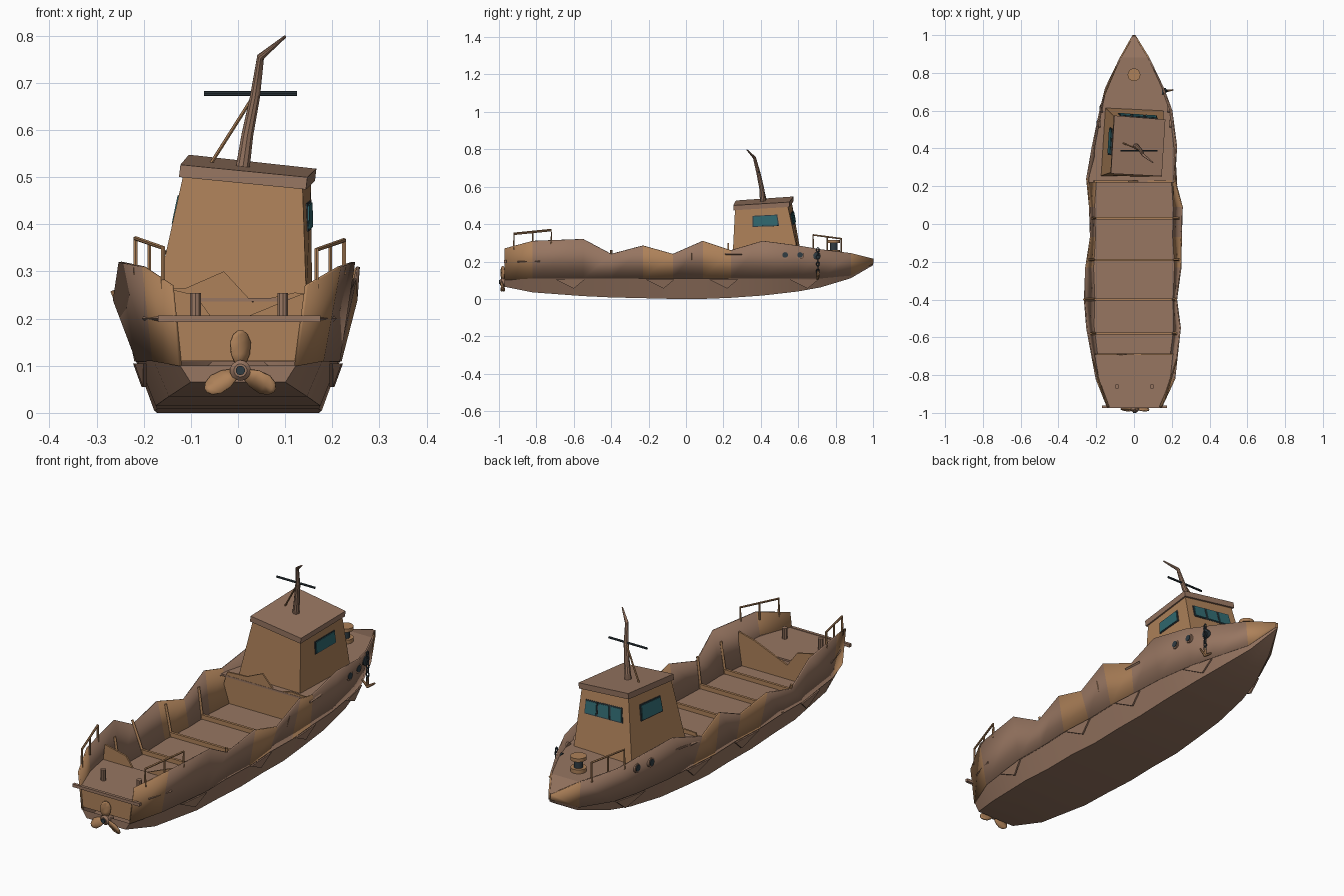
import bpy, bmesh, math
from mathutils import Vector

cube = bpy.data.objects.get("Cube")
if cube:
    bpy.data.objects.remove(cube, do_unlink=True)


def material(name, rgb):
    m = bpy.data.materials.new(name)
    m.use_nodes = True
    m.diffuse_color = (*rgb, 1)
    m.node_tree.nodes["Principled BSDF"].inputs["Base Color"].default_value = (*rgb, 1)
    return m


BROWN = material("weathered brown", (0.31, 0.18, 0.12))
RUST = material("rust orange", (0.42, 0.22, 0.10))
TEAL = material("teal glass", (0.03, 0.14, 0.16))
DARK = material("dark iron", (0.03, 0.045, 0.055))


def finish(name, bm, mats, smooth=False, thick=0):
    bmesh.ops.recalc_face_normals(bm, faces=bm.faces)
    mesh = bpy.data.meshes.new(name)
    bm.to_mesh(mesh)
    bm.free()
    ob = bpy.data.objects.new(name, mesh)
    bpy.context.collection.objects.link(ob)
    for m in mats:
        mesh.materials.append(m)
    if thick:
        mod = ob.modifiers.new("plate thickness", 'SOLIDIFY')
        mod.thickness, mod.offset = thick, 0
    if smooth:
        bpy.ops.object.select_all(action='DESELECT')
        ob.select_set(True)
        bpy.context.view_layer.objects.active = ob
        bpy.ops.object.shade_smooth_by_angle(angle=math.radians(35))
    return ob


def loft(name, sections, mats, smooth=False, thick=0, caps=False, rule=None):
    bm = bmesh.new()
    rows = [[bm.verts.new(p) for p in s] for s in sections]
    for i, (a, b) in enumerate(zip(rows, rows[1:])):
        for j in range(len(a) - 1):
            f = bm.faces.new((a[j], a[j + 1], b[j + 1], b[j]))
            f.material_index = rule(i, j) if rule else 0
    if caps:
        bm.faces.new(rows[0])
        bm.faces.new(rows[-1])
    return finish(name, bm, mats, smooth, thick)


def prism(name, bottom, top, mat):
    bm = bmesh.new()
    a, b = ([bm.verts.new(p) for p in ring] for ring in (bottom, top))
    bm.faces.new(a)
    bm.faces.new(b)
    n = len(a)
    for i in range(n):
        bm.faces.new((a[i], a[(i + 1) % n], b[(i + 1) % n], b[i]))
    return finish(name, bm, [mat])


def box(name, lo, hi, mat):
    ring = lambda z: [(lo[0], lo[1], z), (hi[0], lo[1], z), (hi[0], hi[1], z), (lo[0], hi[1], z)]
    return prism(name, ring(lo[2]), ring(hi[2]), mat)


def tube(name, pts, radii, mat, sides=8):
    """Round bar along a path, with a radius for each point."""
    bm = bmesh.new()
    pts = [Vector(p) for p in pts]
    if not isinstance(radii, (list, tuple)):
        radii = [radii] * len(pts)
    rings = []
    for i, p in enumerate(pts):
        d = (pts[min(i + 1, len(pts) - 1)] - pts[max(i - 1, 0)]).normalized()
        u = d.cross(Vector((1, 0, 0)) if abs(d.x) < 0.8 else Vector((0, 1, 0))).normalized()
        v = d.cross(u)
        angles = [math.tau * k / sides for k in range(sides)]
        rings.append([bm.verts.new(p + radii[i] * (u * math.cos(t) + v * math.sin(t))) for t in angles])
    for a, b in zip(rings, rings[1:]):
        for k in range(sides):
            bm.faces.new((a[k], a[(k + 1) % sides], b[(k + 1) % sides], b[k]))
    bm.faces.new(rings[0])
    bm.faces.new(rings[-1])
    return finish(name, bm, [mat], True)


# Hull stations: y, gunwale reach at -x, at +x, gunwale z, chine z, keel z
STATIONS = [
    (-.97, .14, .145, .27, .10, .065), (-.82, .20, .215, .31, .11, .035),
    (-.55, .25, .245, .32, .11, .015), (-.40, .262, .225, .24, .11, .008),
    (-.23, .255, .248, .285, .11, .004), (-.07, .23, .25, .24, .11, 0),
    (.09, .235, .255, .31, .11, 0), (.24, .25, .215, .26, .11, .006),
    (.41, .22, .225, .31, .11, .018), (.60, .18, .20, .285, .11, .04),
    (.72, .15, .155, .265, .11, .062), (.88, .072, .078, .245, .125, .11),
    (1.0, .004, .004, .215, .19, .18)]


def station(y):
    for a, b in zip(STATIONS, STATIONS[1:]):
        if a[0] <= y <= b[0]:
            t = (y - a[0]) / (b[0] - a[0])
            return [p + (q - p) * t for p, q in zip(a, b)]


def chine(s):
    return 0.43 * (s[1] + s[2])


def side_x(y, z, side):
    s = station(y)
    reach = s[2] if side > 0 else s[1]
    t = (z - s[4]) / (s[3] - s[4])
    return side * (chine(s) + (reach - chine(s)) * t)


def hull_row(s):
    c = chine(s)
    return [(k * c, s[0], s[5] if abs(k) < 1 else s[4]) for k in (-1, -.82, 0, .82, 1)]


loft("lower_hull", [hull_row(s) for s in STATIONS], [BROWN], True, caps=True)
RUSTY = {0, 4, 6, 11}
for side, word in ((1, "left"), (-1, "right")):
    rows = [[(side * chine(s), s[0], s[4]),
             (side * (s[2] if side > 0 else s[1]), s[0], s[3])] for s in STATIONS]
    loft(word + "_side_plating", rows, [BROWN, RUST], True, 0.007,
         rule=lambda i, j: int(i in RUSTY))


def deck(name, y0, y1, z, mat):
    ys = [y0] + [s[0] for s in STATIONS if y0 < s[0] < y1] + [y1]
    rows = []
    for y in ys:
        h = min(z, station(y)[3] - .004)
        rows.append([(side_x(y, h, k), y, h) for k in (-1, 1)])
    loft(name, rows, [mat], thick=.008)


deck("hold_floor", -.69, .23, .112, BROWN)
deck("stern_deck", -.965, -.69, .20, BROWN)
deck("fore_deck", .22, .995, .24, BROWN)


# Transom and torn bulkheads
def bulkhead(name, y, torn, mat=RUST):
    outline = [(side_x(y, .11, 1), .11), (side_x(y, .2, 1), .2)] + torn
    outline += [(side_x(y, .2, -1), .2), (side_x(y, .11, -1), .11)]
    prism(name, [(x, y - .004, z) for x, z in outline], [(x, y + .004, z) for x, z in outline], mat)


bulkhead("transom", -.962, [])
bulkhead("aft_bulkhead", -.69, [(.21, .27), (.13, .25), (-.04, .18), (-.09, .25), (-.2, .275)])
bulkhead("cabin_bulkhead", .225, [(.2, .25), (.12, .255), (.03, .235), (-.03, .30), (-.11, .265), (-.21, .26)])
box("stern_beam", (-.17, -.974, .193), (.175, -.96, .207), BROWN)

# Hold ribs and loose strakes
for i, y in enumerate((-.58, -.40, -.19, .03)):
    x0, x1 = (side_x(y, .13, k) for k in (-1, 1))
    box(f"hold_beam_{i}", (x0, y - .006, .118), (x1, y + .006, .138), RUST)
    for side in (-1, 1):
        tube(f"hold_rib_{i}_{side}", [(side_x(y, z, side) - side * .006, y, z) for z in (.11, .26)], .007, RUST, 4)
for side in (-1, 1):
    for y0, y1, z in ((-.9, -.78, .2), (.21, .3, .24)):
        tube(f"loose_strake_{side}_{y0}", [(side_x(y, z, side) + side * .004, y, z) for y in (y0, y1)], .006, BROWN, 4)
    # Bent plate shards along the chine
    for i, y in enumerate((-.7, -.22, .12, .55)):
        a, b = (Vector((side * chine(station(v)), v, .105)) for v in (y, y + .16))
        tip = Vector((side * (chine(station(y + .1)) - .012), y + .1, .055))
        off = Vector((side * .007, 0, 0))
        prism(f"chine_shard_{i}_{side}", [a, b, tip], [a + off, b + off, tip + off], BROWN)

# Leaning cabin
BASE = [(-.175, .255, .24), (.145, .25, .24), (.157, .60, .24), (-.152, .615, .24)]
TOP = [(-.117, .275, .50), (.137, .262, .475), (.155, .545, .492), (-.10, .565, .52)]
prism("cabin", BASE, TOP, RUST)
mid = sum((Vector(p) for p in TOP), Vector()) / 4
eave = [mid + (Vector(p) - mid) * 1.06 for p in TOP]
prism("cabin_roof", eave, [p + Vector((.003, 0, .026)) for p in eave], BROWN)


def window(name, wall, u0, u1, v0, v1):
    a, b = BASE[wall], BASE[(wall + 1) % 4]
    d, c = TOP[wall], TOP[(wall + 1) % 4]
    a, b, c, d = map(Vector, (a, b, c, d))
    n = (b - a).cross(d - a).normalized()
    at = lambda u, v: a.lerp(b, u).lerp(d.lerp(c, u), v)
    for label, grow, lift, mat in (("frame", .018, .004, DARK), ("glass", 0, .007, TEAL)):
        quad = [at(u0 - grow, v0 - grow), at(u1 + grow, v0 - grow), at(u1 + grow, v1 + grow), at(u0 - grow, v1 + grow)]
        prism(f"{name}_{label}", [p - n * .002 for p in quad], [p + n * lift for p in quad], mat)


window("left_window", 1, .34, .76, .62, .83)
window("right_window", 3, .25, .67, .60, .82)
for i in range(3):
    window(f"forward_window_{i}", 2, .14 + i * .25, .35 + i * .25, .62, .82)

# Bent mast
tube("mast", [(.008, .412, .505), (.02, .405, .59), (.036, .388, .67), (.048, .366, .755), (.10, .325, .798)],
     [.016, .013, .011, .008, .003], BROWN, 10)
tube("mast_crossbar", [(-.072, .388, .677), (.125, .388, .677)], .005, DARK)
tube("mast_stay", [(-.063, .43, .52), (.032, .392, .67)], .004, RUST, 6)


# Railings
def railing(name, side, y0, y1, top):
    a, b = (Vector((side_x(y, station(y)[3] - .01, side), y, station(y)[3] - .02)) for y in (y0, y1))
    c, d = Vector((a.x, y0, top - .02)), Vector((b.x, y1, top))
    tube(name, [a, c, d, b], .005, RUST, 6)
    tube(name + "_post", [(a + b) / 2, (c + d) / 2], .004, RUST, 6)


railing("stern_rail_left", 1, -.92, -.72, .366)
railing("stern_rail_right", -1, -.92, -.72, .37)
railing("bow_rail_right", -1, .83, .68, .342)

# Bollards and capstan
for x in (-.09, .095):
    tube(f"bollard_{x}", [(x, -.86, .2), (x, -.86, .254)], .012, BROWN, 10)
for part, z0, z1, r, mat in (("base", .24, .262, .034, RUST), ("drum", .262, .298, .02, DARK), ("cap", .298, .314, .034, RUST)):
    tube("capstan_" + part, [(0, .79, z0), (0, .79, z1)], r, mat, 16)

# Portholes, anchor and chain
for side in (-1, 1):
    for y in (.53, .61):
        x = side_x(y, .235, side)
        tube(f"porthole_rim_{side}_{y}", [(x - side * .01, y, .235), (x + side * .007, y, .235)], .022, BROWN, 14)
        tube(f"porthole_glass_{side}_{y}", [(x, y, .235), (x + side * .01, y, .235)], .015, DARK, 14)
ax = side_x(.70, .235, 1)
tube("hawse_pipe", [(ax - .01, .70, .23), (ax + .012, .70, .23)], .02, DARK, 12)
for i in range(7):
    z = .262 - i * .019
    x = ax + .016
    w = .007
    across = (w, 0) if i % 2 else (0, w)
    loop = [(x + across[0] * math.cos(t), .705 + across[1] * math.cos(t), z + .012 * math.sin(t))
            for t in [math.tau * k / 8 for k in range(9)]]
    tube(f"chain_link_{i}", loop, .003, DARK, 5)
tube("anchor_shank", [(ax + .016, .705, .15), (ax + .016, .705, .11)], .006, RUST, 6)
tube("anchor_arms", [(ax - .015, .71, .132), (ax + .016, .705, .11), (ax + .05, .71, .132)], [.004, .008, .004], RUST, 6)

# Propeller
hub = Vector((.005, -.98, .09))
tube("propeller_hub", [hub + Vector((0, y, 0)) for y in (.03, -.006, -.014)], [.022, .022, .014], BROWN, 14)
tube("propeller_cap", [hub + Vector((0, y, 0)) for y in (-.012, -.02)], .01, DARK, 10)
for i in range(3):
    t = math.tau * i / 3
    out, across = Vector((math.sin(t), 0, math.cos(t))), Vector((math.cos(t), .45, -math.sin(t)))
    rows = [[hub + out * r + across * w * k for k in (-1, 0, 1)]
            for r, w in ((.012, .010), (.035, .019), (.06, .021), (.077, .014), (.085, .004))]
    loft(f"propeller_blade_{i}", rows, [RUST], True, .006)
